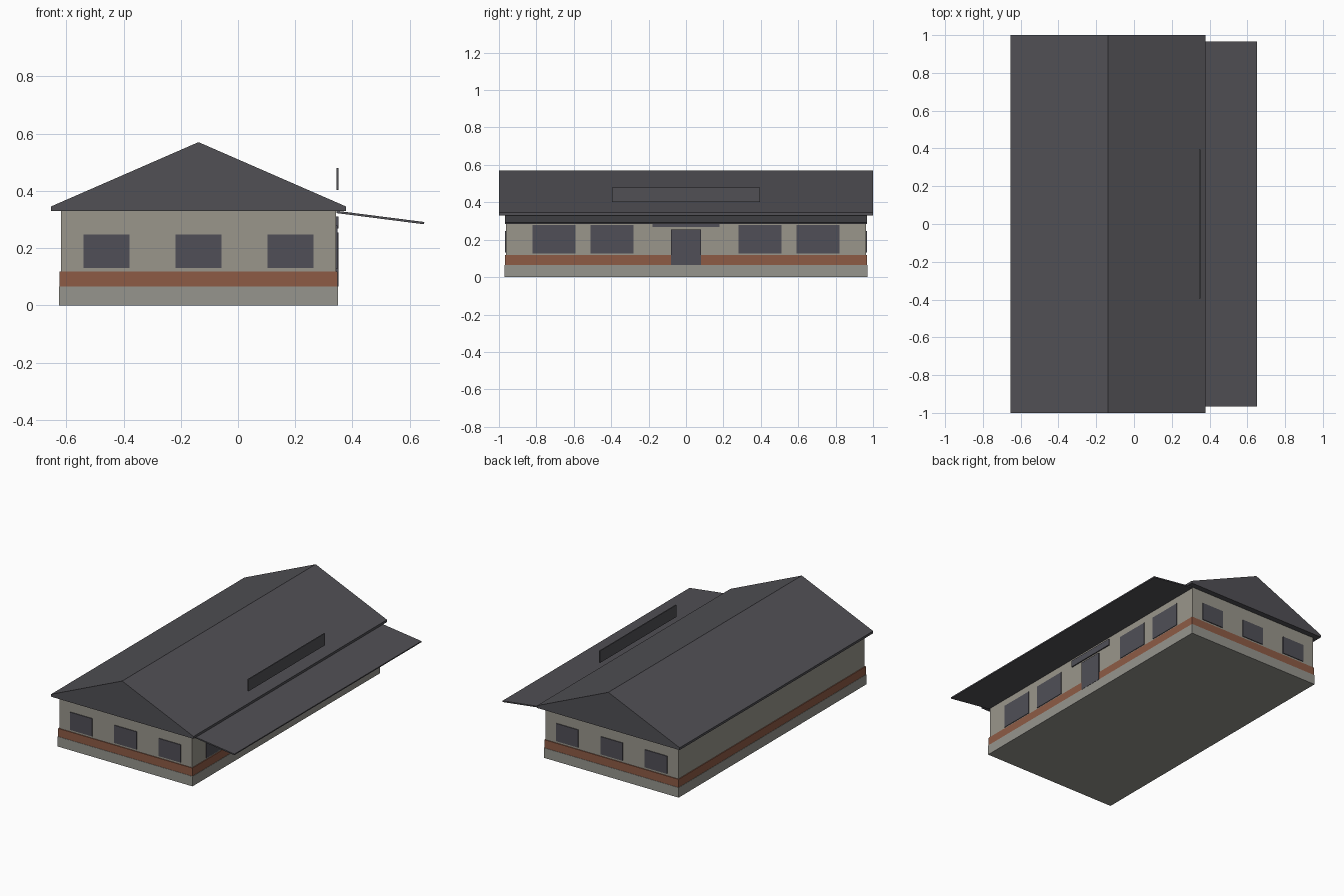
import bpy
import bmesh
from math import atan2, hypot
from mathutils import Matrix, Vector

default = bpy.data.objects.get("Cube")
if default:
    bpy.data.objects.remove(default, do_unlink=True)


def material(name, rgb):
    mat = bpy.data.materials.new(name)
    mat.use_nodes = True
    color = (*rgb, 1)
    mat.diffuse_color = color
    mat.node_tree.nodes["Principled BSDF"].inputs["Base Color"].default_value = color
    return mat


PLASTER = material("warm grey plaster", (0.32, 0.305, 0.26))
STONE = material("grey plinth", (0.305, 0.30, 0.27))
BRICK = material("brick red", (0.27, 0.105, 0.06))
SLATE = material("dark slate", (0.082, 0.08, 0.09))
GLASS = material("dark window", (0.08, 0.078, 0.095))


def finish(bm, name, mat):
    bmesh.ops.recalc_face_normals(bm, faces=bm.faces)
    mesh = bpy.data.meshes.new(name)
    bm.to_mesh(mesh)
    bm.free()
    mesh.materials.append(mat)
    obj = bpy.data.objects.new(name, mesh)
    bpy.context.collection.objects.link(obj)
    return obj


def box(name, xs, ys, zs, mat):
    """Box given by its extent along each axis."""
    low, high = Vector((xs[0], ys[0], zs[0])), Vector((xs[1], ys[1], zs[1]))
    bm = bmesh.new()
    size = Matrix.Diagonal((*(high - low), 1))
    bmesh.ops.create_cube(bm, size=1, matrix=Matrix.Translation((low + high) / 2) @ size)
    return finish(bm, name, mat)


def extrude_profile(name, points, half_length, mat):
    """Closed x-z outline extruded along the building's length."""
    bm = bmesh.new()
    face = bm.faces.new([bm.verts.new((x, -half_length, z)) for x, z in points])
    result = bmesh.ops.extrude_face_region(bm, geom=[face])
    verts = [v for v in result["geom"] if isinstance(v, bmesh.types.BMVert)]
    bmesh.ops.translate(bm, verts=verts, vec=(0, 2 * half_length, 0))
    return finish(bm, name, mat)


# Stacked body: plinth, brick band and walls, each stepping in slightly
MID = -0.138
for name, half_x, half_y, bottom, top, mat in (
        ("plinth", 0.488, 0.97, 0, 0.065, STONE),
        ("brick_band", 0.486, 0.968, 0.065, 0.118, BRICK),
        ("walls", 0.481, 0.963, 0.118, 0.33, PLASTER)):
    box(name, (MID - half_x, MID + half_x), (-half_y, half_y), (bottom, top), mat)

# Solid gable roof with a shallow eave edge
EAVE = 0.516
extrude_profile("gable_roof", [
    (MID - EAVE, 0.33), (MID + EAVE, 0.33), (MID + EAVE, 0.345),
    (MID, 0.57), (MID - EAVE, 0.345)], 1.0, SLATE)

# Sloping porch roof along the entrance side
extrude_profile("porch_roof", [
    (0.345, 0.322), (0.65, 0.283), (0.651, 0.291), (0.345, 0.33)], 0.967, SLATE)

# Three windows in each gable end
for side, end in ((-1, "front"), (1, "back")):
    for i in (-1, 0, 1):
        center = MID + i * 0.321
        box(f"{end}_window", (center - 0.08, center + 0.08),
            sorted((side * 0.961, side * 0.968)), (0.131, 0.247), GLASS)

# Entrance side: two windows each side of the door
WALL = MID + 0.481
for side in (-1, 1):
    for center in (0.395, 0.705):
        y = side * center
        box("entrance_side_window", (WALL - 0.002, WALL + 0.004),
            (y - 0.115, y + 0.115), (0.127, 0.278), GLASS)
box("door", (WALL - 0.001, WALL + 0.0085), (-0.08, 0.08), (0.065, 0.254), GLASS)
box("door_header", (WALL - 0.001, WALL + 0.0075), (-0.178, 0.178), (0.268, 0.31), GLASS)

# Plain panel above the eave
box("roof_panel", (0.345, 0.352), (-0.395, 0.395), (0.402, 0.48), SLATE)
